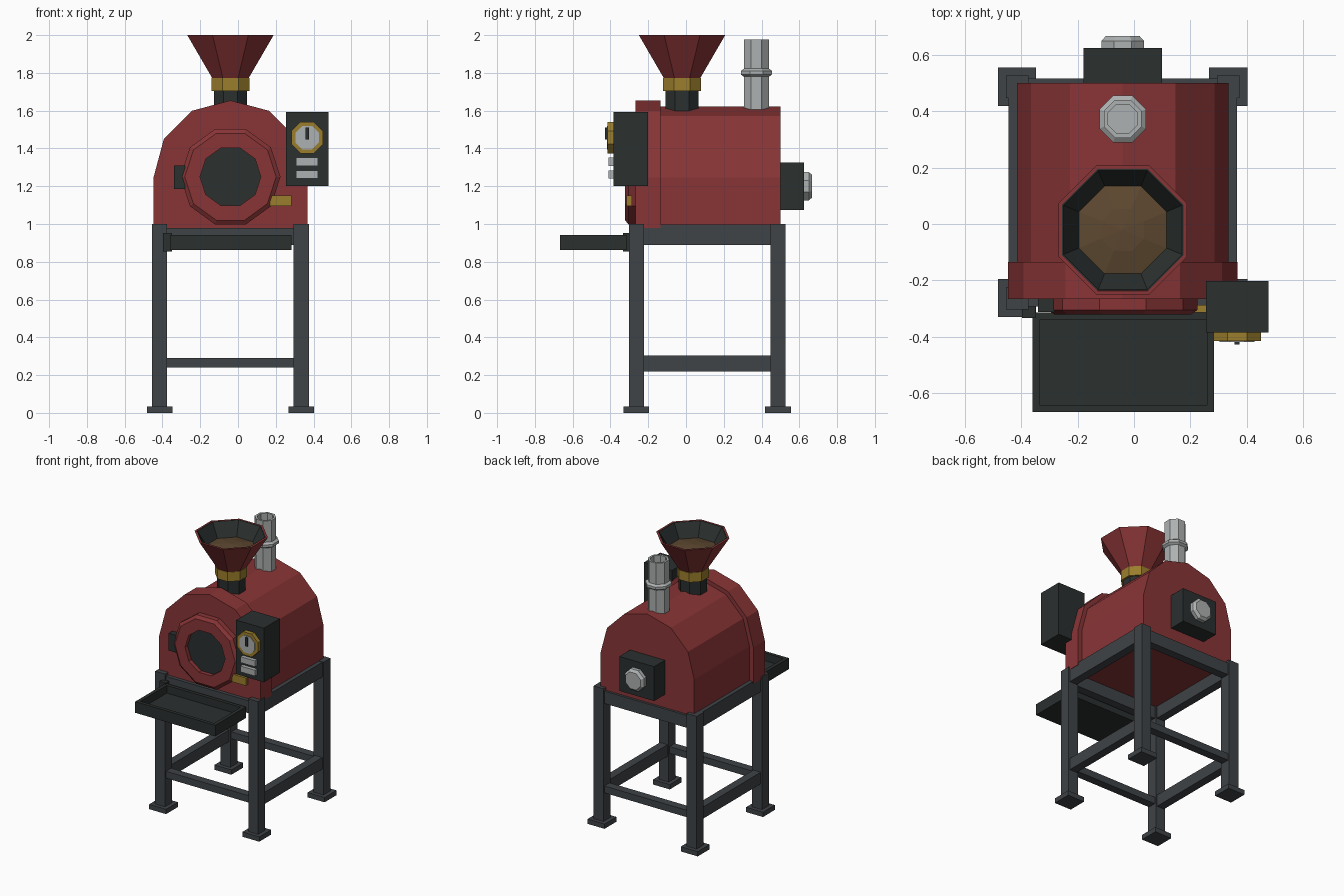
import bpy, bmesh, math

if "Cube" in bpy.data.objects:
    bpy.data.objects.remove(bpy.data.objects["Cube"])

CX, CY = -0.04, 0.112  # machine centre line and stand centre


def mat(name, r, g, b):
    m = bpy.data.materials.new(name)
    m.diffuse_color = (r, g, b, 1)
    m.use_nodes = True
    m.node_tree.nodes["Principled BSDF"].inputs["Base Color"].default_value = m.diffuse_color
    return m


RED = mat("red_enamel", 0.25, 0.035, 0.037)
DARK = mat("dark_steel", 0.024, 0.029, 0.028)
FRAME = mat("frame_steel", 0.05, 0.056, 0.062)
BRASS = mat("brass", 0.33, 0.21, 0.025)
METAL = mat("bright_metal", 0.42, 0.44, 0.44)
BEAN = mat("beans", 0.11, 0.065, 0.03)


def finish(name, bm, material):
    bmesh.ops.remove_doubles(bm, verts=bm.verts[:], dist=1e-5)
    bmesh.ops.recalc_face_normals(bm, faces=bm.faces[:])
    me = bpy.data.meshes.new(name)
    bm.to_mesh(me)
    bm.free()
    me.materials.append(material)
    ob = bpy.data.objects.new(name, me)
    bpy.context.collection.objects.link(ob)
    return ob


def box(name, x, y, z, material):
    """Box from (min, max) ranges."""
    bm = bmesh.new()
    bmesh.ops.create_cube(bm, size=1)
    for v in bm.verts:
        v.co = [(a + b) / 2 + c * (b - a) for c, (a, b) in zip(v.co, (x, y, z))]
    return finish(name, bm, material)


def lathe(name, profile, n, centre, material, axis="z", closed=False):
    """Spin (flat radius or corner radius, height) points into an n-sided part."""
    bm = bmesh.new()
    octo = n == 8  # octagons stand on a flat, decagons on a corner
    rings = []
    for r, h in profile:
        if octo:
            r /= math.cos(math.pi / n)
        ring = []
        for i in range(n):
            a = math.tau * (i + (0.5 if octo else 0)) / n
            u, v = r * math.cos(a), r * math.sin(a)
            p = (u, v, h) if axis == "z" else (u, h, v)
            ring.append(bm.verts.new([c + d for c, d in zip(centre, p)]))
        rings.append(ring)
    pairs = list(zip(rings, rings[1:]))
    if closed:
        pairs.append((rings[-1], rings[0]))
    for a, b in pairs:
        for i in range(n):
            j = (i + 1) % n
            bm.faces.new((a[i], a[j], b[j], b[i]))
    if not closed:
        bm.faces.new(rings[0])
        bm.faces.new(rings[-1])
    bmesh.ops.dissolve_degenerate(bm, dist=1e-6, edges=bm.edges[:])
    return finish(name, bm, material)


def arch(name, r, y0, y1, material):
    """Round-topped housing extruded along y."""
    pts = [(-r, 0.98)] + [(-r * math.cos(math.radians(a)), 1.247 + r * math.sin(math.radians(a)))
                          for a in range(0, 181, 30)] + [(r, 0.98)]
    bm = bmesh.new()
    f = bm.faces.new([bm.verts.new((CX + x, y0, z)) for x, z in pts])
    ext = bmesh.ops.extrude_face_region(bm, geom=[f])["geom"]
    bmesh.ops.translate(bm, vec=(0, y1 - y0, 0),
                        verts=[e for e in ext if isinstance(e, bmesh.types.BMVert)])
    return finish(name, bm, material)


# Stand: legs, feet and rails
H = 0.375
for sx, side in ((-1, "left"), (1, "right")):
    x = CX + sx * H
    for sy, end in ((-1, "front"), (1, "back")):
        y = CY + sy * H
        box(f"{end}_{side}_leg", (x - .04, x + .04), (y - .04, y + .04), (0.02, 1.0), FRAME)
        box(f"{end}_{side}_foot", (x - .068, x + .068), (y - .068, y + .068), (0, 0.035), FRAME)
    for nm, z in (("upper", (0.89, 0.998)), ("lower", (0.22, 0.305))):
        box(f"{side}_{nm}_rail", (x - .03, x + .03), (CY - H, CY + H), z, FRAME)
for sy, end in ((-1, "front"), (1, "back")):
    y = CY + sy * H
    for nm, z in (("upper", (0.89, 0.98)), ("lower", (0.24, 0.29))):
        box(f"{end}_{nm}_rail", (CX - H, CX + H), (y - .03, y + .03), z, FRAME)

# Roaster housing
arch("main_housing", 0.376, -0.2, 0.5, RED)
arch("front_housing_ring", 0.407, -0.267, -0.135, RED)

# Door with recessed window, hinge and latch
door_c = (CX, 0, 1.25)
lathe("door", [(0.265, -0.26), (0.265, -0.305), (0.242, -0.322), (0.161, -0.322), (0.161, -0.26)],
      10, door_c, RED, "y", closed=True)
lathe("door_window", [(0.163, -0.262), (0.163, -0.292)], 10, door_c, DARK, "y")
box("door_hinge", (-0.34, -0.28), (-0.312, -0.26), (1.185, 1.31), DARK)
box("door_latch", (0.17, 0.283), (-0.314, -0.287), (1.095, 1.152), BRASS)

# Control box with gauge and switches
box("control_box", (0.255, 0.478), (-0.385, -0.202), (1.2, 1.593), DARK)
gauge_c = (0.366, 0, 1.457)
lathe("gauge_bezel", [(0.084, -0.38), (0.084, -0.415)], 8, gauge_c, BRASS, "y")
lathe("gauge_face", [(0.062, -0.40), (0.062, -0.419)], 8, gauge_c, METAL, "y")
box("gauge_needle", (0.357, 0.375), (-0.428, -0.415), (1.447, 1.511), DARK)
for i, z in enumerate((1.24, 1.308)):
    box(f"switch_{i + 1}", (0.307, 0.424), (-0.411, -0.38), (z, z + 0.043), METAL)

# Hopper, neck, collar and beans
hop = (CX, -0.021, 0)
lathe("hopper_neck", [(0.088, 1.57), (0.088, 1.72)], 8, hop, DARK)
lathe("hopper_collar", [(0.1, 1.703), (0.1, 1.772)], 8, hop, BRASS)
lathe("hopper_cone", [(0.095, 1.77), (0.2285, 2.0), (0.216, 2.0), (0.083, 1.77)], 8, hop, RED, closed=True)
lathe("hopper_lining", [(0.087, 1.775), (0.2155, 1.9995), (0.211, 1.9995), (0.082, 1.775)],
      8, hop, DARK, closed=True)
lathe("beans", [(0.1, 1.80), (0.158, 1.902), (0.075, 1.922), (0.001, 1.93)], 8, hop, BEAN)

# Chimney with flange
lathe("chimney", [(0.067, 1.57), (0.067, 1.78), (0.083, 1.792), (0.083, 1.81), (0.067, 1.822),
                  (0.067, 1.977), (0.052, 1.977), (0.052, 1.86)], 8, (CX, 0.373, 0), METAL)

# Drive box and round cap at the back
box("drive_box", (-0.18, 0.10), (0.49, 0.624), (1.075, 1.325), DARK)
lathe("drive_cap", [(0.076, 0.61), (0.076, 0.65), (0.06, 0.667)], 8, (CX, 0, 1.2), METAL, "y")

# Cooling tray: floor, rim walls and side bracket
X0, X1, Y0, Y1, Z0, Z1 = -0.36, 0.284, -0.667, -0.315, 0.862, 0.943
T = 0.025
box("tray_floor", (X0, X1), (Y0, Y1), (Z0, Z0 + 0.025), DARK)
box("tray_left_wall", (X0, X0 + T), (Y0, Y1), (Z0, Z1), DARK)
box("tray_right_wall", (X1 - T, X1), (Y0, Y1), (Z0, Z1), DARK)
box("tray_front_wall", (X0 + T, X1 - T), (Y0, Y0 + T), (Z0, Z1), DARK)
box("tray_back_wall", (X0 + T, X1 - T), (Y1 - T, Y1), (Z0, Z1), DARK)
box("tray_bracket", (-0.398, -0.35), (-0.333, -0.29), (0.855, 0.953), DARK)
